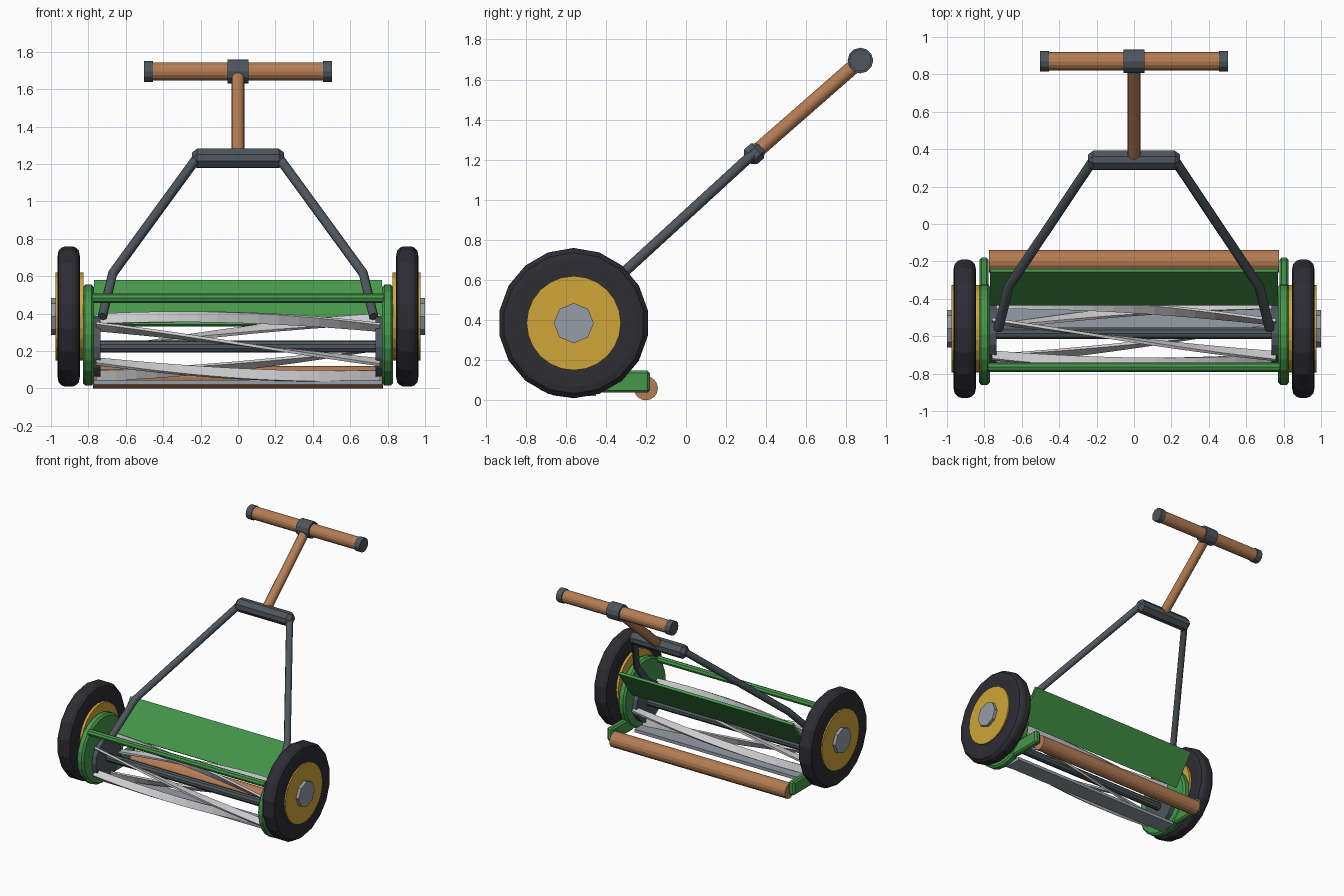
import bpy, bmesh
from math import cos, sin, pi, radians, atan2
from mathutils import Matrix, Vector

if "Cube" in bpy.data.objects:
    bpy.data.objects.remove(bpy.data.objects["Cube"], do_unlink=True)


def material(name, *rgb):
    m = bpy.data.materials.new(name)
    m.use_nodes = True
    m.diffuse_color = (*rgb, 1)
    m.node_tree.nodes["Principled BSDF"].inputs["Base Color"].default_value = (*rgb, 1)
    return m


RUBBER = material("black rubber", 0.027, 0.026, 0.034)
YELLOW = material("yellow paint", 0.62, 0.38, 0.04)
GREEN = material("green paint", 0.06, 0.31, 0.07)
WOOD = material("warm wood", 0.46, 0.205, 0.088)
IRON = material("dark iron", 0.075, 0.095, 0.11)
STEEL = material("hub steel", 0.3, 0.34, 0.38)
BLADE = material("bright blade steel", 0.6, 0.6, 0.62)


def finish(name, bm, mat):
    bmesh.ops.recalc_face_normals(bm, faces=bm.faces)
    mesh = bpy.data.meshes.new(name)
    bm.to_mesh(mesh)
    bm.free()
    mesh.materials.append(mat)
    ob = bpy.data.objects.new(name, mesh)
    bpy.context.collection.objects.link(ob)
    return ob


def lathe(name, profile, y, z, sides, mat):
    """Solid turned around an x-parallel axis from (x, radius) pairs."""
    bm = bmesh.new()
    rings = []
    for x, r in profile:
        rings.append([bm.verts.new((x, y + r * sin(2 * pi * i / sides),
                                    z + r * cos(2 * pi * i / sides)))
                      for i in range(sides)])
    for a, b in zip(rings, rings[1:]):
        for i in range(sides):
            j = (i + 1) % sides
            bm.faces.new((a[i], a[j], b[j], b[i]))
    bm.faces.new(rings[0])
    bm.faces.new(rings[-1])
    return finish(name, bm, mat)


def rod(name, x0, x1, y, z, r, sides, mat):
    return lathe(name, [(x0, r), (x1, r)], y, z, sides, mat)


def box(name, center, size, mat, tilt=0.0, bevel=0.0):
    bm = bmesh.new()
    bmesh.ops.create_cube(bm, size=1)
    bmesh.ops.scale(bm, vec=size, verts=bm.verts)
    if bevel:
        bmesh.ops.bevel(bm, geom=bm.edges[:], offset=bevel, segments=1, affect='EDGES')
    bmesh.ops.transform(bm, verts=bm.verts,
                        matrix=Matrix.Translation(center) @ Matrix.Rotation(tilt, 4, 'X'))
    return finish(name, bm, mat)


def tube(name, points, r, mat, resolution=2):
    curve = bpy.data.curves.new(name, 'CURVE')
    curve.dimensions = '3D'
    curve.bevel_depth = r
    curve.bevel_resolution = resolution
    curve.use_fill_caps = True
    spline = curve.splines.new('POLY')
    spline.points.add(len(points) - 1)
    for p, co in zip(spline.points, points):
        p.co = (*co, 1)
    curve.materials.append(mat)
    ob = bpy.data.objects.new(name, curve)
    bpy.context.collection.objects.link(ob)
    bpy.ops.object.select_all(action='DESELECT')
    ob.select_set(True)
    bpy.context.view_layer.objects.active = ob
    bpy.ops.object.convert(target='MESH')
    return ob


AXLE_Y, AXLE_Z = -0.56, 0.385
REEL_Y, REEL_Z = -0.585, 0.225

for side, s in (("left", 1), ("right", -1)):
    # Wheel: tyre with rounded shoulders, disc and hub cap
    tyre = [(0.845, 0.32), (0.851, 0.352), (0.87, 0.37), (0.887, 0.375),
            (0.923, 0.375), (0.94, 0.37), (0.959, 0.352), (0.965, 0.32)]
    lathe(side + "_tyre", [(s * x, r) for x, r in tyre], AXLE_Y, AXLE_Z, 18, RUBBER)
    rod(side + "_wheel_disc", s * 0.825, s * 0.975, AXLE_Y, AXLE_Z, 0.235, 24, YELLOW)
    rod(side + "_hub_cap", s * 0.96, s, AXLE_Y, AXLE_Z, 0.1, 8, STEEL)

    # Side plate with chamfered rim, and the arm holding the roller
    plate = [(0.77, 0.255), (0.783, 0.27), (0.817, 0.27), (0.83, 0.255)]
    lathe(side + "_side_plate", [(s * x, r) for x, r in plate], -0.59, 0.285, 24, GREEN)
    box(side + "_roller_arm", (s * 0.802, -0.32, 0.093), (0.05, 0.28, 0.11), GREEN, bevel=0.012)

    # Reel end disc
    rod(side + "_reel_end", s * 0.735, s * 0.772, REEL_Y, REEL_Z, 0.16, 16, IRON)

    # Bent yoke arm
    tube(side + "_yoke_arm", [(s * 0.725, -0.56, 0.385), (s * 0.67, -0.335, 0.615),
                              (s * 0.225, 0.33, 1.225)], 0.026, IRON)

# Cutting reel: shaft and five twisted blades
rod("reel_shaft", -0.77, 0.77, REEL_Y, REEL_Z, 0.032, 10, IRON)
STEPS = 14
for n in range(5):
    bm = bmesh.new()
    rows = []
    for k in range(STEPS + 1):
        t = k / STEPS
        a = radians(42 + 72 * n - 74 * t)
        out = Vector((0, -cos(a), sin(a)))
        across = Vector((0, sin(a), cos(a))) * 0.008
        mid = Vector((-0.76 + 1.52 * t, REEL_Y, REEL_Z))
        rows.append([bm.verts.new(mid + out * r + across * w)
                     for r, w in ((0.13, -1), (0.187, -1), (0.187, 1), (0.13, 1))])
    for a, b in zip(rows, rows[1:]):
        for i in range(4):
            j = (i + 1) % 4
            bm.faces.new((a[i], a[j], b[j], b[i]))
    bm.faces.new(rows[0])
    bm.faces.new(rows[-1])
    finish("reel_blade_%d" % (n + 1), bm, BLADE)

# Fixed cutter bar, front tie rod and sloping grass deflector
box("cutter_bar", (0, -0.52, 0.033), (1.54, 0.14, 0.025), STEEL)
rod("front_tie_rod", -0.78, 0.78, -0.765, 0.483, 0.025, 8, GREEN)
box("grass_deflector", (0, -0.338, 0.455), (1.54, 0.295, 0.02), GREEN, tilt=atan2(0.24, 0.18))

# Rear wooden roller
rod("rear_roller", -0.775, 0.775, -0.2, 0.06, 0.06, 16, WOOD)

# Yoke block, wooden shaft and grip
box("yoke_block", (0, 0.34, 1.23), (0.49, 0.098, 0.098), IRON, tilt=radians(41), bevel=0.026)
tube("handle_shaft", [(0, 0.345, 1.235), (0, 0.87, 1.695)], 0.036, WOOD, resolution=4)
rod("handle_grip", -0.48, 0.48, 0.87, 1.695, 0.049, 16, WOOD)
rod("grip_sleeve", -0.055, 0.055, 0.87, 1.695, 0.064, 12, IRON)
for side, s in (("left", 1), ("right", -1)):
    rod(side + "_grip_cap", s * 0.455, s * 0.503, 0.87, 1.695, 0.055, 12, IRON)
